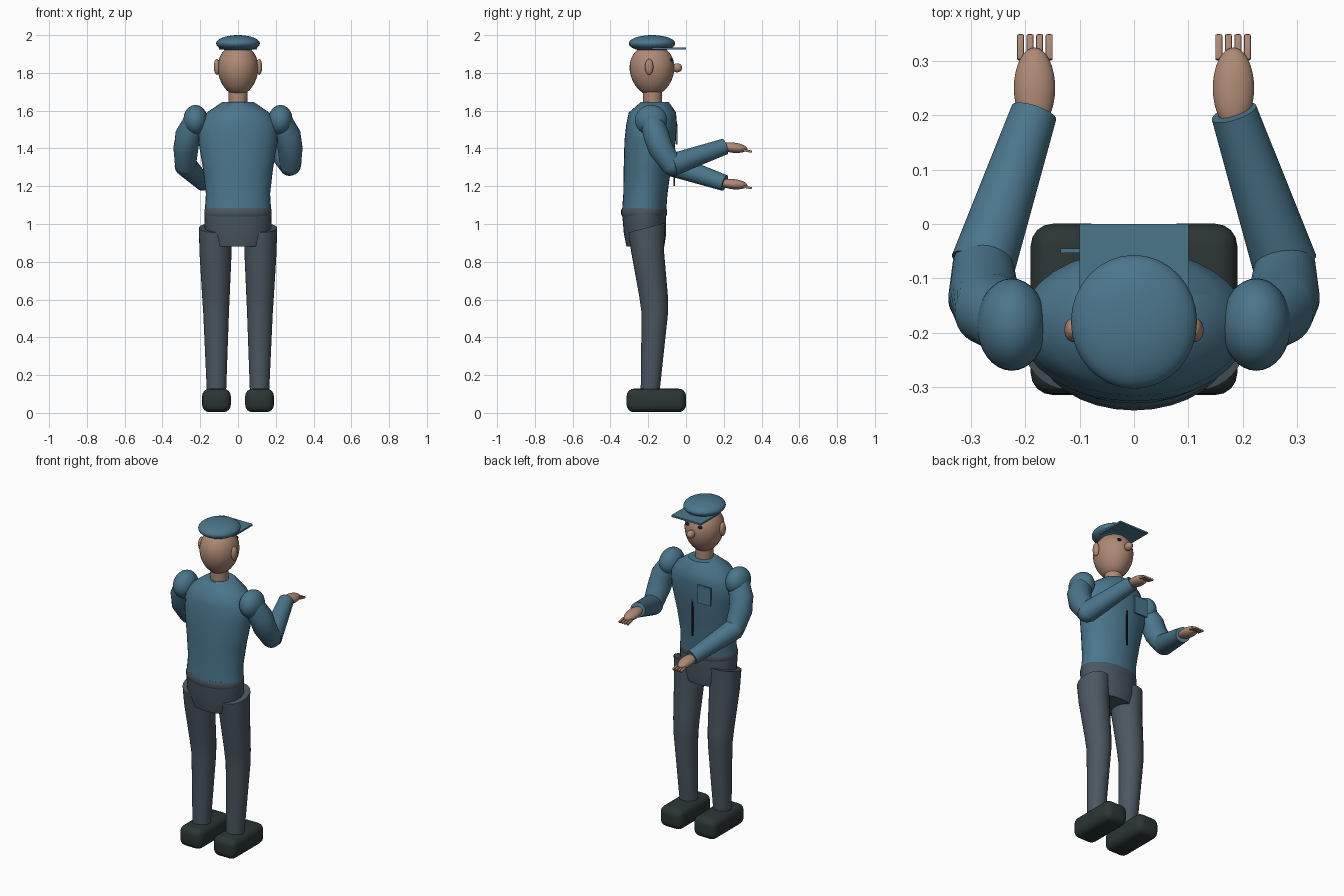
import bpy, bmesh, math
from mathutils import Vector, Matrix

if "Cube" in bpy.data.objects:
    bpy.data.objects.remove(bpy.data.objects["Cube"])


def material(name, rgb):
    m = bpy.data.materials.new(name)
    m.use_nodes = True
    m.diffuse_color = (*rgb, 1)
    bsdf = next(n for n in m.node_tree.nodes if n.type == 'BSDF_PRINCIPLED')
    bsdf.inputs["Base Color"].default_value = (*rgb, 1)
    return m


BLUE = material("jacket blue", (0.07, 0.18, 0.26))
GREY = material("trouser grey", (0.07, 0.095, 0.12))
SKIN = material("skin", (0.42, 0.25, 0.175))
SHOE = material("shoe black", (0.025, 0.035, 0.035))
DARK = material("dark detail", (0.01, 0.012, 0.015))


def finish(bm, name, mat, angle=40):
    bmesh.ops.recalc_face_normals(bm, faces=bm.faces)
    me = bpy.data.meshes.new(name)
    bm.to_mesh(me)
    bm.free()
    ob = bpy.data.objects.new(name, me)
    bpy.context.collection.objects.link(ob)
    me.materials.append(mat)
    bpy.ops.object.select_all(action='DESELECT')
    ob.select_set(True)
    bpy.context.view_layer.objects.active = ob
    bpy.ops.object.shade_smooth_by_angle(angle=math.radians(angle))
    return ob


def ball(name, centre, radii, mat, tilt=0.0, taper=0.0):
    """Ellipsoid, optionally pitched about x and narrowed towards its bottom."""
    bm = bmesh.new()
    bmesh.ops.create_uvsphere(bm, u_segments=32, v_segments=20, radius=1)
    for v in bm.verts:
        s = 1 + taper * v.co.z
        v.co.x *= s
        v.co.y *= s
    bm.transform(Matrix.Translation(centre) @ Matrix.Rotation(tilt, 4, 'X')
                 @ Matrix.Diagonal((*radii, 1)))
    return finish(bm, name, mat)


def box(name, centre, size, mat, bevel=0.0, segments=4, tilt=0.0):
    bm = bmesh.new()
    bmesh.ops.create_cube(bm, size=1)
    bm.transform(Matrix.Diagonal((*size, 1)))
    if bevel:
        bmesh.ops.bevel(bm, geom=bm.edges[:], offset=bevel, segments=segments,
                        profile=0.5, affect='EDGES')
    bm.transform(Matrix.Translation(centre) @ Matrix.Rotation(tilt, 4, 'X'))
    return finish(bm, name, mat)


def skin_rings(name, rings, mat, angle=40):
    """Bridge a list of point rings and cap both ends."""
    bm = bmesh.new()
    loops = [[bm.verts.new(p) for p in ring] for ring in rings]
    n = len(loops[0])
    for a, b in zip(loops, loops[1:]):
        for i in range(n):
            j = (i + 1) % n
            bm.faces.new((a[i], a[j], b[j], b[i]))
    bm.faces.new(loops[0])
    bm.faces.new(loops[-1])
    return finish(bm, name, mat, angle)


CIRCLE = [(math.cos(t), math.sin(t)) for t in (math.tau * i / 32 for i in range(32))]


def loft(name, sections, mat, slant=0.0):
    """Stack of horizontal ellipses: (x, y, z, rx, ry); slant tips the last one."""
    rings = []
    for k, (x, y, z, rx, ry) in enumerate(sections):
        tip = slant if k == len(sections) - 1 else 0
        rings.append([(x + rx * c, y + ry * s, z + tip * s) for c, s in CIRCLE])
    return skin_rings(name, rings, mat)


def tube(name, points, radii, mat):
    """Round limb through points, one radius at each."""
    pts = [Vector(p) for p in points]
    rings = []
    for i, (p, r) in enumerate(zip(pts, radii)):
        d = (pts[min(i + 1, len(pts) - 1)] - pts[max(i - 1, 0)]).normalized()
        u = d.cross(Vector((0, 0.3, 1)).normalized()).normalized()
        w = d.cross(u)
        rings.append([p + r * (c * u + s * w) for c, s in CIRCLE])
    return skin_rings(name, rings, mat)


# Head, neck and cap
ball("head", (0, -0.18, 1.815), (0.107, 0.118, 0.135), SKIN, taper=0.1)
loft("neck", [(0, -0.178, 1.6, 0.05, 0.05), (0, -0.178, 1.72, 0.05, 0.05)], SKIN)
ball("nose", (0, -0.047, 1.827), (0.022, 0.027, 0.024), SKIN)
ball("cap_crown", (0, -0.18, 1.956), (0.116, 0.123, 0.044), BLUE)
box("cap_brim", (0, -0.09, 1.93), (0.2, 0.18, 0.01), BLUE)

# Torso, belt and pelvis
loft("torso", [(0, -0.222, 1.065, 0.176, 0.117),
               (0, -0.215, 1.16, 0.17, 0.117),
               (0, -0.205, 1.29, 0.185, 0.125),
               (0, -0.19, 1.44, 0.21, 0.136),
               (0, -0.182, 1.53, 0.208, 0.134),
               (0, -0.178, 1.59, 0.165, 0.125),
               (0, -0.165, 1.645, 0.085, 0.075)], BLUE)
loft("belt", [(0, -0.222, 1.04, 0.174, 0.116),
              (0, -0.222, 1.05, 0.178, 0.121),
              (0, -0.222, 1.075, 0.178, 0.121),
              (0, -0.222, 1.085, 0.174, 0.116)], GREY)
loft("pelvis", [(0, -0.215, 0.88, 0.145, 0.1),
                (0, -0.217, 0.95, 0.175, 0.112),
                (0, -0.222, 1.05, 0.178, 0.116)], GREY)

# Jacket front details
box("chest_pocket", (-0.09, -0.049, 1.475), (0.09, 0.008, 0.11), BLUE)
box("zip", (0, -0.061, 1.315), (0.008, 0.008, 0.23), DARK)

for side, label, wrist_z in ((1, "left", 1.41), (-1, "right", 1.217)):
    # Face
    ball(label + "_ear", (side * 0.112, -0.195, 1.832), (0.016, 0.022, 0.042), SKIN)
    ball(label + "_eye", (side * 0.042, -0.077, 1.868), (0.013, 0.009, 0.009), DARK)

    # Arm
    shoulder = (side * 0.225, -0.185, 1.55)
    elbow = (side * 0.278, -0.075, 1.312)
    ball(label + "_shoulder", shoulder, (0.064, 0.085, 0.08), BLUE)
    tube(label + "_upper_arm",
         [shoulder, (side * 0.265, -0.157, 1.47), (side * 0.276, -0.135, 1.4), elbow],
         [0.06, 0.068, 0.066, 0.056], BLUE)
    ball(label + "_elbow", elbow, (0.055, 0.055, 0.055), BLUE)
    tube(label + "_forearm", [elbow, (side * 0.184, 0.205, wrist_z)],
         [0.06, 0.043], BLUE)

    # Hand and fingers
    hand_z = wrist_z - 0.006
    ball(label + "_hand", (side * 0.183, 0.25, hand_z), (0.038, 0.075, 0.027),
         SKIN, tilt=-0.1)
    for f in range(4):
        box(f"{label}_finger_{f + 1}",
            (side * (0.156 + 0.0175 * f), 0.325, hand_z - 0.017),
            (0.013, 0.048, 0.012), SKIN, bevel=0.003, segments=2, tilt=-0.2)

    # Leg
    loft(label + "_leg", [(side * 0.114, -0.19, 0.11, 0.051, 0.05),
                          (side * 0.116, -0.165, 0.53, 0.068, 0.07),
                          (side * 0.117, -0.172, 0.62, 0.073, 0.076),
                          (side * 0.119, -0.203, 0.85, 0.085, 0.087),
                          (side * 0.12, -0.209, 0.98, 0.087, 0.096)],
         GREY, slant=0.025)

    # Shoe
    box(label + "_shoe", (side * 0.114, -0.157, 0.066), (0.152, 0.315, 0.125),
        SHOE, bevel=0.04)
